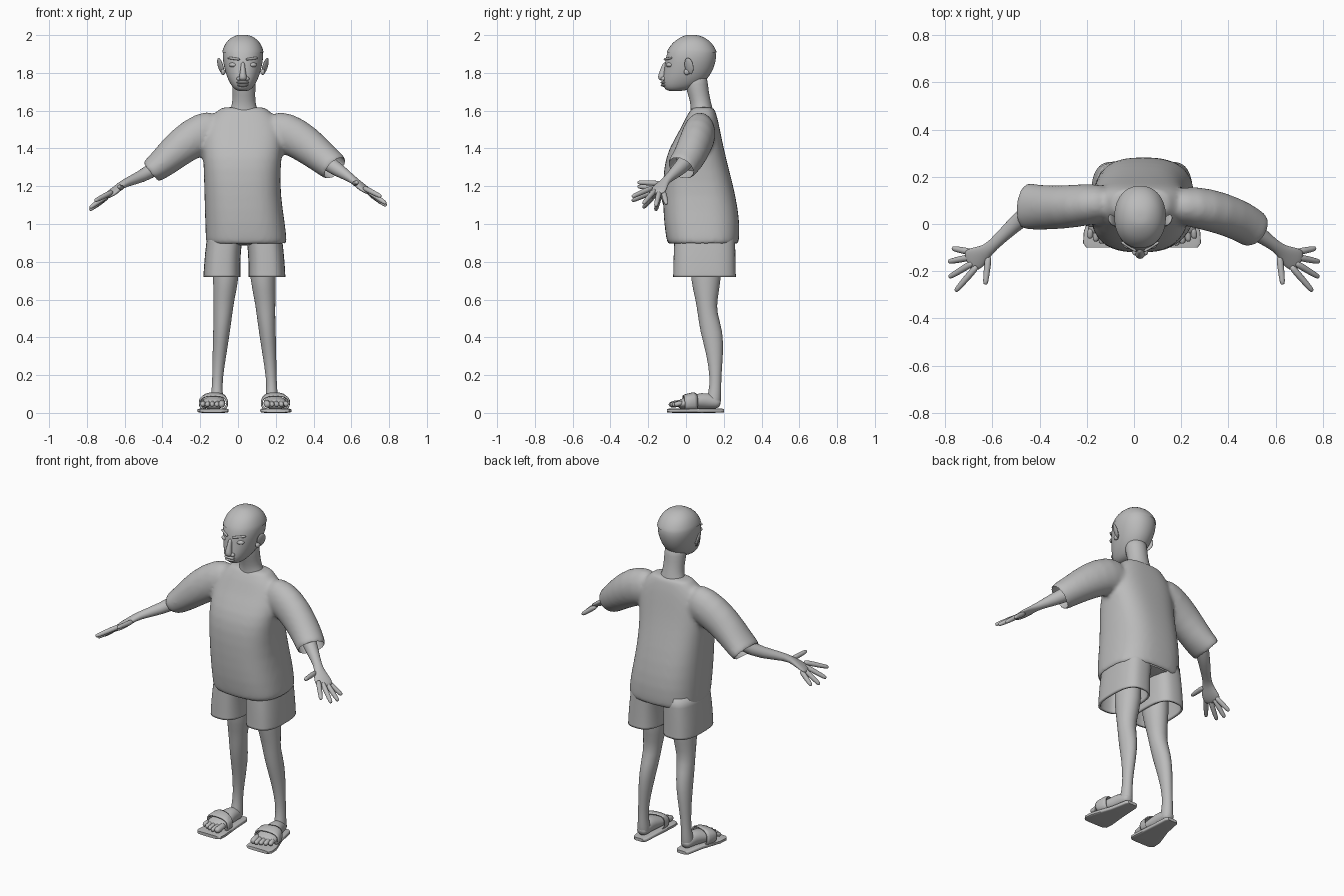
import bpy, bmesh, math
from mathutils import Vector

cube = bpy.data.objects.get("Cube")
if cube:
    bpy.data.objects.remove(cube)

clay = bpy.data.materials.new("clay_grey")
clay.use_nodes = True
clay.diffuse_color = (0.5, 0.5, 0.5, 1)
clay.node_tree.nodes["Principled BSDF"].inputs["Base Color"].default_value = (0.5, 0.5, 0.5, 1)
MID, FACE = 0.034, 0.026      # centre lines of the body and the face
SIDES = ((1, "left"), (-1, "right"))


def activate(ob):
    bpy.ops.object.select_all(action="DESELECT")
    ob.select_set(True)
    bpy.context.view_layer.objects.active = ob


def shade(ob):
    activate(ob)
    bpy.ops.object.shade_smooth_by_angle(angle=math.radians(45))


def modify(ob, kind, **settings):
    mod = ob.modifiers.new(kind.title(), kind)
    for key, value in settings.items():
        setattr(mod, key, value)
    activate(ob)
    bpy.ops.object.modifier_apply(modifier=mod.name)


def loft(name, rings, flat=False, power=2.0, n=20, sub=1, caps=True):
    """Skin over superellipse rings (x, y, z, half width, half depth)."""
    bm = bmesh.new()
    loops = []
    centres = [Vector(r[:3]) for r in rings]
    for i, (x, y, z, a, b) in enumerate(rings):
        u, v = Vector((1, 0, 0)), Vector((0, 1, 0))
        if not flat:
            t = centres[min(i + 1, len(rings) - 1)] - centres[max(i - 1, 0)]
            u = t.cross(Vector((0, 0, 1))).normalized()
            v = u.cross(t).normalized()
        loop = []
        for k in range(n):
            c, s = math.cos(math.tau * k / n), math.sin(math.tau * k / n)
            c = math.copysign(abs(c) ** (2 / power), c)
            s = math.copysign(abs(s) ** (2 / power), s)
            loop.append(bm.verts.new(centres[i] + u * a * c + v * b * s))
        loops.append(loop)
    for lo, hi in zip(loops, loops[1:]):
        for k in range(n):
            bm.faces.new((lo[k], lo[(k + 1) % n], hi[(k + 1) % n], hi[k]))
    if caps:
        bm.faces.new(loops[0])
        bm.faces.new(loops[-1])
    bmesh.ops.recalc_face_normals(bm, faces=bm.faces)
    mesh = bpy.data.meshes.new(name)
    bm.to_mesh(mesh)
    bm.free()
    mesh.materials.append(clay)
    ob = bpy.data.objects.new(name, mesh)
    bpy.context.collection.objects.link(ob)
    if sub:
        modify(ob, "SUBSURF", levels=sub)
    shade(ob)
    return ob


def boxed(x0, x1, y0, y1, z, grow=0.0):
    return ((x0 + x1) / 2, (y0 + y1) / 2, z, (x1 - x0) / 2 + grow, (y1 - y0) / 2 + grow)


def capsule(name, p, q, r, r2=None):
    p, q, r2 = Vector(p), Vector(q), r2 or r
    d = (q - p).normalized()
    steps = ((p - d * r * .9, r * .45), (p - d * r * .4, r), (p.lerp(q, .5), (r + r2) / 2),
             (q - d * r2 * .6, r2), (q, r2 * .5))
    return loft(name, [(*c, w, w) for c, w in steps], n=10)


def ball(name, at, size, turn=0):
    bpy.ops.mesh.primitive_uv_sphere_add(segments=20, ring_count=12, location=at, rotation=(0, 0, turn))
    ob = bpy.context.object
    ob.name, ob.scale = name, size
    ob.data.materials.append(clay)
    shade(ob)
    return ob


def cut(target, cutter):
    cutter.hide_render = True
    modify(target, "BOOLEAN", operation="DIFFERENCE", object=cutter, solver="EXACT")
    bpy.data.objects.remove(cutter)


# Shirt: torso and sleeves fused, then hollowed at hem, cuffs and neck
torso = [boxed(*r) for r in (
    (-.17, .26, -.10, .28, .885), (-.17, .26, -.10, .28, .9), (-.174, .25, -.118, .287, 1.0),
    (-.178, .225, -.123, .264, 1.15), (-.182, .225, -.12, .225, 1.3), (-.188, .237, -.092, .2, 1.4),
    (-.18, .235, -.03, .18, 1.5), (-.14, .2, .0, .165, 1.57), (-.095, .15, .03, .15, 1.61),
    (-.09, .145, .032, .148, 1.62))]
sleeves = {
    "left": [(.14, .08, 1.5, .07, .1), (.25, .075, 1.49, .09, .112), (.36, .05, 1.425, .09, .102),
             (.46, .01, 1.34, .087, .085), (.51, -.025, 1.3, .082, .078), (.52, -.032, 1.29, .082, .078)],
    "right": [(-.08, .09, 1.51, .07, .1), (-.18, .085, 1.49, .09, .112), (-.3, .07, 1.415, .093, .1),
              (-.4, .07, 1.32, .097, .08), (-.455, .075, 1.28, .1, .068), (-.467, .076, 1.27, .1, .068)]}
shirt = loft("shirt", torso, flat=True, power=2.7, n=32)
parts = [loft("sleeve_" + side, rings) for side, rings in sleeves.items()]
activate(shirt)
for p in parts:
    p.select_set(True)
bpy.ops.object.join()
modify(shirt, "REMESH", mode="VOXEL", voxel_size=.012)
modify(shirt, "SMOOTH", factor=.5, iterations=7)
cut(shirt, loft("hem_cutter", [(x, y, z, a - .012, b - .012) for x, y, z, a, b in
                               ((*torso[0][:2], .8, *torso[0][3:]), *torso[1:3])],
                flat=True, power=2.7, n=32, sub=0))
for side, rings in sleeves.items():
    inner, outer = rings[-3], rings[-1]
    far = [2 * o - i for o, i in zip(outer[:3], inner[:3])]
    cut(shirt, loft("cuff_cutter", [(*inner[:3], inner[3] - .014, inner[4] - .014),
                                    (*outer[:3], outer[3] - .009, outer[4] - .009),
                                    (*far, outer[3] - .009, outer[4] - .009)], sub=0))
vee = bpy.data.meshes.new("neck_cutter")
vee.from_pydata([(x, y, z) for y in (-.3, .07) for x, z in ((-.12, 1.65), (.185, 1.65), (.03, 1.53))], [],
                [(0, 1, 2), (5, 4, 3), (0, 3, 4, 1), (1, 4, 5, 2), (2, 5, 3, 0)])
neck_cutter = bpy.data.objects.new("neck_cutter", vee)
bpy.context.collection.objects.link(neck_cutter)
cut(shirt, neck_cutter)
shade(shirt)

# Chest and neck
loft("chest", [(x, y, z, a - .012, b - .01) for x, y, z, a, b in torso[4:9]], flat=True, power=2.7, n=32)
loft("neck", [(FACE + .005, y, z, a, b) for y, z, a, b in (
    (.09, 1.53, .11, .07), (.085, 1.585, .085, .062), (.082, 1.625, .063, .056),
    (.068, 1.68, .06, .056), (.055, 1.74, .063, .062), (.05, 1.8, .06, .06))], flat=True)

# Head and close hair cap: half width, front, back, height
head = [(.022, -.09, -.03, 1.703), (.046, -.113, .03, 1.713), (.066, -.125, .085, 1.74),
        (.086, -.122, .125, 1.78), (.1, -.114, .15, 1.83), (.109, -.108, .162, 1.88),
        (.106, -.096, .158, 1.92), (.09, -.07, .135, 1.96), (.062, -.032, .1, 1.986),
        (.03, .0, .062, 2.0), (.01, .02, .04, 2.001)]
rings = [boxed(FACE - w, FACE + w, f, b, z) for w, f, b, z in head]
loft("head", rings, flat=True, power=2.15, n=28)
loft("hair_cap", [boxed(FACE - w, FACE + w, f, b, z, .003) for w, f, b, z in
                  [(.107, -.1, .16, 1.908)] + head[6:]], flat=True, power=2.15, n=28, caps=False)

# Face
loft("nose", [(FACE, y, z, a, b) for y, z, a, b in (
    (-.108, 1.86, .010, .012), (-.118, 1.82, .013, .018), (-.128, 1.785, .02, .022),
    (-.13, 1.767, .022, .018), (-.124, 1.759, .012, .01))], flat=True, n=12)
ball("upper_lip", (FACE, -.116, 1.749), (.034, .02, .008))
ball("lower_lip", (FACE, -.114, 1.735), (.03, .02, .009))
for s, side in SIDES:
    ball("nostril_" + side, (FACE + s * .021, -.119, 1.769), (.013, .014, .011))
    ball("eye_" + side, (FACE + s * .052, -.087, 1.842), (.022, .018, .013), s * .4)
    capsule("brow_" + side, (FACE + s * .022, -.112, 1.872), (FACE + s * .08, -.076, 1.88), .007)
    ear = ball("ear_" + side, (FACE + s * .118, .016, 1.836), (.009, .026, .045), -s * .5)
    ear.rotation_euler.y = s * .3
    ball("ear_lobe_" + side, (FACE + s * .105, .004, 1.805), (.012, .016, .016))

# Arms and hands
forearms = {"left": [(.38, .045, 1.41, .05, .05), (.47, .0, 1.325, .044, .044), (.54, -.05, 1.28, .034, .036)],
            "right": [(-.33, .08, 1.39, .05, .05), (-.43, .065, 1.3, .044, .042), (-.51, -.005, 1.25, .034, .034)]}
fingers = {"index": ((.675, -.19, 1.187), (.757, -.285, 1.145)),
           "middle": ((.692, -.17, 1.172), (.784, -.226, 1.108)),
           "ring": ((.703, -.143, 1.163), (.786, -.16, 1.095)),
           "little": ((.7, -.117, 1.16), (.77, -.103, 1.105)),
           "thumb": ((.618, -.15, 1.215), (.63, -.257, 1.22))}
for s, side in SIDES:
    drop = 0 if s > 0 else .022
    place = lambda p: (s * p[0], p[1], p[2] - drop)
    palm = [(.605, -.097, 1.238, .022, .021), (.635, -.122, 1.213, .034, .018),
            (.665, -.143, 1.188, .05, .017), (.695, -.157, 1.168, .05, .013), (.706, -.161, 1.162, .035, .008)]
    loft("arm_" + side, forearms[side] + [(*place(r), *r[3:]) for r in palm], n=16)
    for finger, (base, tip) in fingers.items():
        capsule(finger + "_finger_" + side, place(base), place(tip), .016, .012)


def limb(name, rings, s, **options):
    return loft(name, [(MID + s * r[0], *r[1:]) for r in rings], **options)


# Shorts, legs, feet and sandals
loft("shorts_hips", [(MID, .1, z, .2, .16) for z in (.885, .91, 1.0)], flat=True, power=2.6)
for s, side in SIDES:
    leg = limb("shorts_leg_" + side, [(.119, .098, .72, .098, .167), (.119, .098, .74, .098, .166),
                                      (.115, .098, .85, .094, .164), (.1, .1, .96, .095, .16)],
               s, flat=True, power=2.8, n=28, caps=False)
    modify(leg, "SOLIDIFY", thickness=.012, offset=-1)
    limb("leg_" + side, [(.096, .105, .86, .075, .088), (.098, .105, .7, .068, .081),
                         (.109, .108, .6, .056, .058), (.113, .112, .53, .05, .051),
                         (.121, .136, .43, .045, .062), (.132, .153, .31, .037, .044),
                         (.143, .157, .18, .027, .029), (.145, .153, .11, .03, .034),
                         (.146, .145, .06, .035, .04), (.146, .145, .025, .032, .036)], s, flat=True)
    limb("foot_" + side, [(.146, .182, .045, .02, .02), (.146, .165, .052, .034, .03),
                          (.15, .11, .065, .04, .045), (.156, .06, .06, .052, .042),
                          (.163, .01, .052, .064, .034), (.168, -.03, .046, .066, .026),
                          (.168, -.045, .044, .05, .016)], s)
    for i in range(5):
        x, reach = .118 + .025 * i, (-.088, -.092, -.084, -.074, -.062)[i]
        capsule(f"toe_{i + 1}_{side}", (MID + s * x, -.03, .052), (MID + s * (x + .004), reach, .042),
                .019 if i == 0 else .014)
    limb("sandal_sole_" + side, [(.143, .2, .012, .03, .009), (.143, .185, .012, .042, .011),
                                 (.15, .08, .012, .055, .012), (.165, -.04, .012, .082, .012),
                                 (.168, -.085, .012, .082, .011), (.168, -.1, .012, .068, .009)],
         s, power=5, n=24, sub=0)
    strap = limb("sandal_strap_" + side, [(.158, .045, .057, .066, .05), (.16, .038, .057, .071, .052),
                                          (.164, .0, .053, .078, .046), (.165, -.012, .052, .075, .042)],
                 s, power=2.6, n=24, sub=0, caps=False)
    modify(strap, "SOLIDIFY", thickness=.008, offset=-1)
